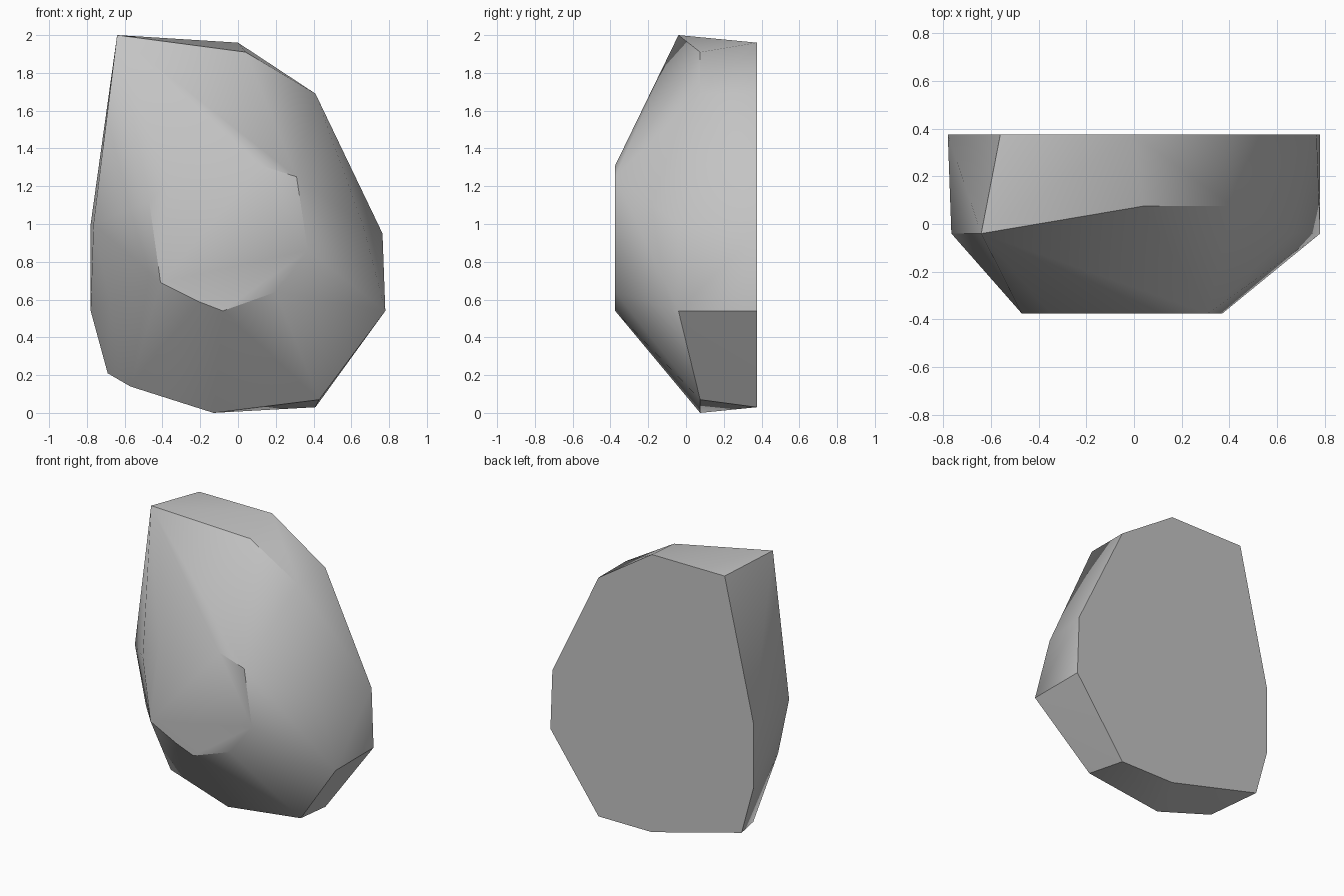
import bpy
import bmesh
import math

# Remove the default object
default_cube = bpy.data.objects.get("Cube")
if default_cube:
    bpy.data.objects.remove(default_cube, do_unlink=True)


def make_material(name, colour):
    material = bpy.data.materials.new(name)
    material.use_nodes = True
    material.diffuse_color = colour
    material.node_tree.nodes["Principled BSDF"].inputs["Base Color"].default_value = colour
    return material


def ring(depth, outline):
    """Place an (x, z) outline at one depth."""
    return [(x, depth, z) for x, z in outline]


# Flat cut back of the boulder
back_outline = ring(0.375, [
    (-0.56, 1.96), (0, 1.96), (0.41, 1.69), (0.765, 0.95), (0.78, 0.54),
    (0.41, 0.03), (0, 0.03), (-0.69, 0.21), (-0.78, 0.54), (-0.78, 1)])

# Widest belt: the sides lean forward of the top and bottom
belt_sides = ring(-0.04, [
    (-0.64, 2), (0.66, 1), (0.78, 0.54), (-0.68, 0.6), (-0.765, 1)])
belt_ends = ring(0.075, [
    (0.04, 1.91), (0.41, 1.69), (0.43, 0.07), (-0.13, 0), (-0.57, 0.14)])

# Small worn facet at the front
front_outline = ring(-0.375, [
    (-0.35, 1.24), (0.12, 1.31), (0.31, 1.25), (0.37, 0.86), (0.2, 0.64),
    (-0.08, 0.54), (-0.21, 0.59), (-0.41, 0.69), (-0.47, 1.12)])

# Wrap the outlines in one faceted skin
bm = bmesh.new()
for point in back_outline + belt_sides + belt_ends + front_outline:
    bm.verts.new(point)
hull = bmesh.ops.convex_hull(bm, input=bm.verts[:])
spare = [v for v in bm.verts if not v.link_faces]
bmesh.ops.delete(bm, geom=spare, context='VERTS')
bmesh.ops.dissolve_limit(bm, angle_limit=math.radians(1),
                         verts=bm.verts[:], edges=bm.edges[:])
bmesh.ops.recalc_face_normals(bm, faces=bm.faces[:])

mesh = bpy.data.meshes.new("boulder")
bm.to_mesh(mesh)
bm.free()
mesh.materials.append(make_material("stone grey", (0.55, 0.55, 0.55, 1)))

boulder = bpy.data.objects.new("boulder", mesh)
bpy.context.collection.objects.link(boulder)

# Soft shading between shallow facets, crisp rims elsewhere
bpy.ops.object.select_all(action='DESELECT')
boulder.select_set(True)
bpy.context.view_layer.objects.active = boulder
bpy.ops.object.shade_smooth_by_angle(angle=math.radians(35))
